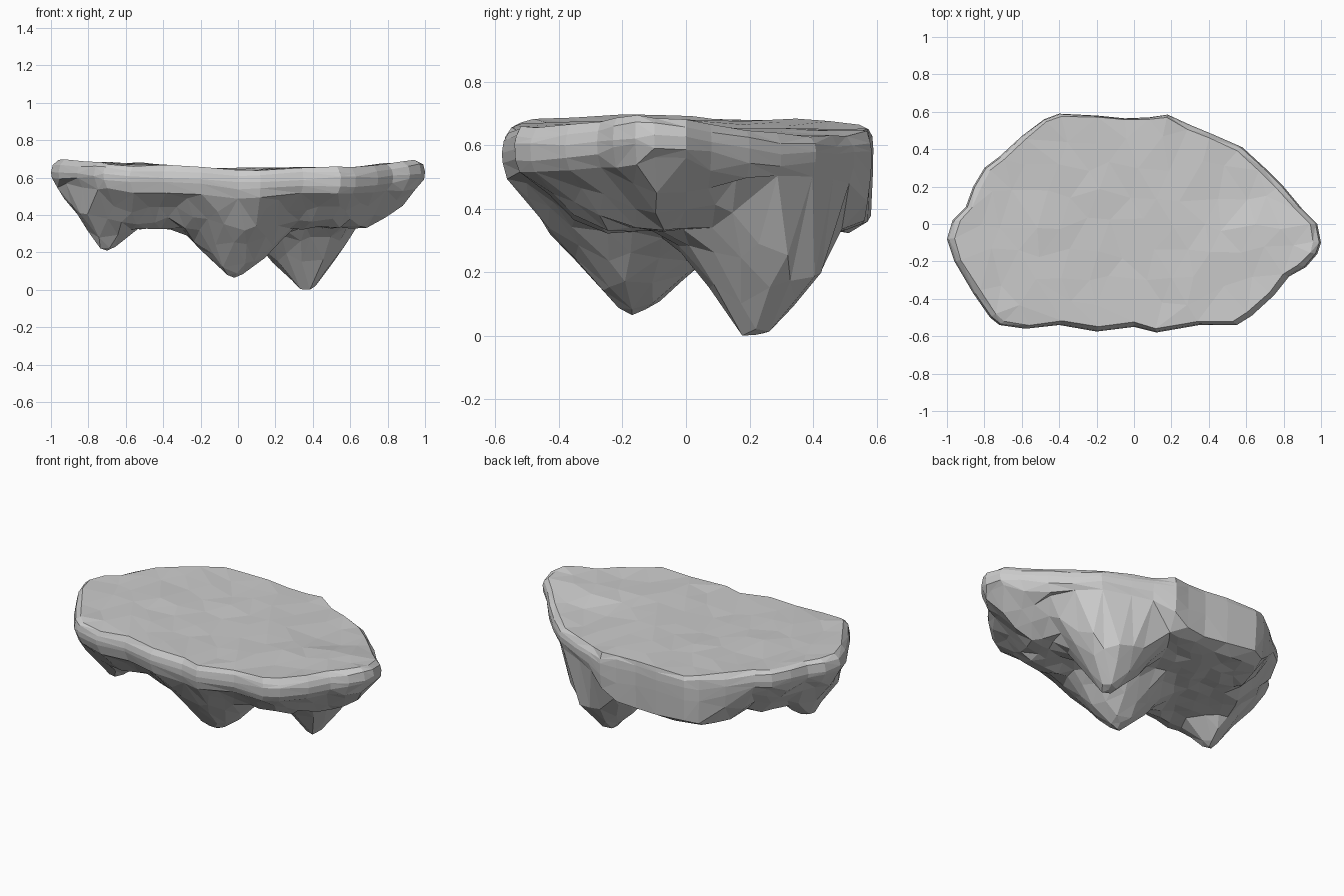
import bpy, bmesh, random
from math import hypot, sin, cos, tau
from mathutils import Vector
from mathutils.geometry import delaunay_2d_cdt, intersect_point_line

random.seed(7)
if "Cube" in bpy.data.objects:
    bpy.data.objects.remove(bpy.data.objects["Cube"])

# Plan outline of the slab, counter-clockwise
OUTLINE = [Vector(p) for p in [
    (1, -.1), (.98, 0), (.9, .08), (.8, .2), (.7, .3), (.58, .41), (.42, .48),
    (.3, .53), (.18, .585), (.08, .57), (-.05, .565), (-.2, .58), (-.4, .59),
    (-.48, .56), (-.6, .47), (-.72, .36), (-.8, .3), (-.86, .2), (-.9, .09),
    (-.97, .02), (-1, -.08), (-.96, -.2), (-.86, -.37), (-.77, -.5),
    (-.72, -.54), (-.58, -.56), (-.4, -.54), (-.2, -.575), (0, -.55),
    (.12, -.58), (.35, -.54), (.55, -.54), (.63, -.49), (.75, -.38),
    (.83, -.28), (.92, -.23), (.98, -.16)]]

# Hanging peaks: x, y, tip height, slopes towards -x, +x, -y, +y
PEAKS = [(-.02, -.17, .075, 1.05, .95, 1.17, .95),
         (.37, .22, 0, 1.1, 1.45, 1.35, 1.2),
         (-.7, -.18, .215, 1.5, 1.0, 1.2, 1.0)]


def jitter(amount):
    return random.uniform(-amount, amount)


def clamp(value):
    return max(0, min(1, value))


def edge_distance(p):
    best = 9
    for a, b in zip(OUTLINE, OUTLINE[1:] + OUTLINE[:1]):
        q, t = intersect_point_line(p, a, b)
        best = min(best, (p - a.lerp(b, clamp(t))).length)
    return best


def inside(p):
    hit = False
    for a, b in zip(OUTLINE, OUTLINE[1:] + OUTLINE[:1]):
        if (a.y > p.y) != (b.y > p.y):
            if p.x < a.x + (p.y - a.y) * (b.x - a.x) / (b.y - a.y):
                hit = not hit
    return hit


def back_bulge(p):
    # How far a point belongs to the deep bulge along the back
    return clamp((p.y - .25) * 5) * clamp((.5 - abs(p.x + .2)) * 5)


def top_height(p):
    dip = .03 * clamp(p.x * 3 - .6) * clamp(p.y * 6)
    west = .014 * clamp(-p.x * 2)
    ripple = .007 * sin(p.x * 9 + p.y * 4)
    return .647 + .04 * p.x ** 2 - dip + west + ripple


def under_height(p):
    # Sloping underside, steeper along the back, with peaks below it
    d = edge_distance(p)
    z = max(.335, .57 - d * 1.05 * (1 + 3 * back_bulge(p)))
    for x, y, tip, west, east, south, north in PEAKS:
        dx, dy = p.x - x, p.y - y
        rise = hypot(dx * (west if dx < 0 else east),
                     dy * (south if dy < 0 else north))
        z = min(z, tip + max(rise - .05, rise * .2))
    return z


def fill_points(step, margin):
    points = []
    for j in range(int(1.2 / step) + 1):
        for i in range(int(2 / step) + 1):
            p = Vector((-1 + (i + j % 2 / 2) * step + jitter(step * .25),
                        -.6 + j * step + jitter(step * .25)))
            if inside(p) and edge_distance(p) > margin:
                points.append(p)
    return points


def add_cap(bm, ring, points, height, rough):
    count = len(ring)
    flat = [v.co.xy for v in ring] + points
    edges = [(i, (i + 1) % count) for i in range(count)]
    coords, _, faces, origins, _, _ = delaunay_2d_cdt(flat, edges, [], 1, 1e-5)
    verts = []
    for co, source in zip(coords, origins):
        if source and source[0] < count:
            verts.append(ring[source[0]])
        else:
            verts.append(bm.verts.new((co.x, co.y, height(co) + jitter(rough))))
    for face in faces:
        bm.faces.new([verts[i] for i in face])


bm = bmesh.new()

# Rim: rings from the top edge, round the lip, to the underside;
# each has a scale, a drop, an extra drop at the back bulge and a roughness
rings = []
for scale, drop, extra, rough in [(.96, 0, 0, .006), (.99, .025, 0, .01),
                                  (1, .06, .01, .01), (.995, .095, .06, .012),
                                  (.965, .14, .15, .015)]:
    ring = []
    for p in OUTLINE:
        bulge = back_bulge(p)
        size = scale + bulge * (1 - scale) / 2
        if scale < .99:
            size += jitter(.008)
        q = p * size
        z = top_height(p) - drop - extra * bulge + jitter(rough)
        ring.append(bm.verts.new((q.x, q.y, z)))
    rings.append(ring)
for upper, lower in zip(rings, rings[1:]):
    for i in range(len(upper)):
        k = (i + 1) % len(upper)
        a, b, c, d = upper[i], lower[i], lower[k], upper[k]
        if random.random() < .5:
            bm.faces.new((a, b, c))
            bm.faces.new((a, c, d))
        else:
            bm.faces.new((a, b, d))
            bm.faces.new((b, c, d))

# Top surface
add_cap(bm, rings[0], fill_points(.15, .1), top_height, .006)

# Underside, with a blunt cluster of points kept at each peak tip
centres = [Vector(peak[:2]) for peak in PEAKS]
tips = [c + Vector((cos(tau * k / 5), sin(tau * k / 5))) * .045
        for c in centres for k in range(5)]
under = [p for p in fill_points(.085, .055)
         if all((p - c).length > .085 for c in centres)]
add_cap(bm, rings[-1], under + centres + tips, under_height, .01)

# Stand the lowest tip on the ground
low = min(v.co.z for v in bm.verts)
for v in bm.verts:
    v.co.z -= low
bmesh.ops.recalc_face_normals(bm, faces=bm.faces)

mesh = bpy.data.meshes.new("floating_rock")
bm.to_mesh(mesh)
bm.free()
rock = bpy.data.objects.new("floating_rock", mesh)
bpy.context.collection.objects.link(rock)

# Stone colour
stone = bpy.data.materials.new("grey_stone")
stone.use_nodes = True
stone.diffuse_color = (.6, .6, .6, 1)
stone.node_tree.nodes["Principled BSDF"].inputs["Base Color"].default_value = (.6, .6, .6, 1)
mesh.materials.append(stone)
